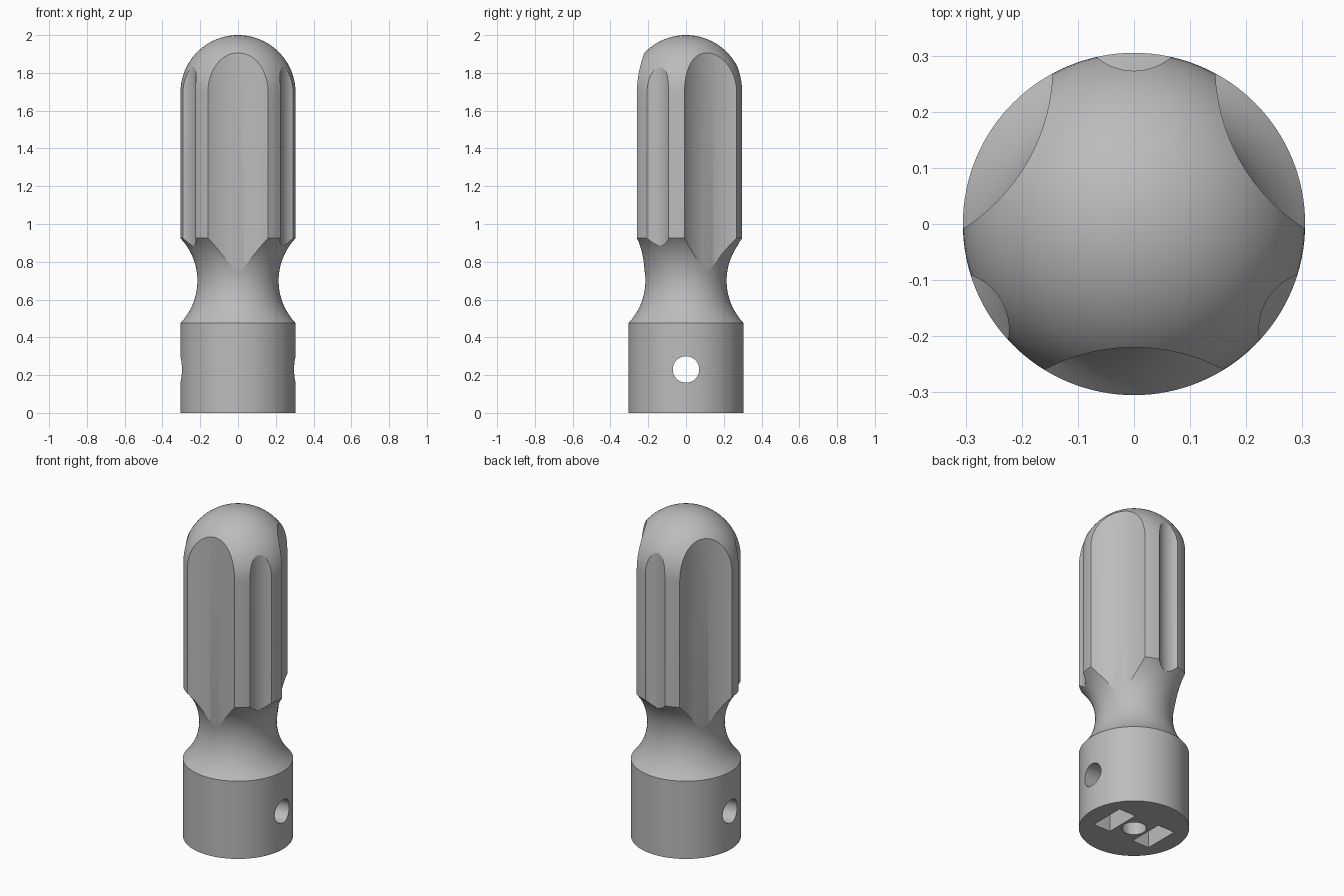
import bpy, bmesh
from math import sin, cos, pi, radians, sqrt
from mathutils import Matrix, Vector

if "Cube" in bpy.data.objects:
    bpy.data.objects.remove(bpy.data.objects["Cube"], do_unlink=True)

R = 0.305            # body radius
DOME_Z = 2.0 - R     # centre of the domed end
NECK_LOW, NECK_HIGH = 0.475, 0.925
NECK_R, NECK_AXIS = 0.326, 0.541
SEGMENTS = 128

grey = bpy.data.materials.new("plain grey")
grey.diffuse_color = (0.5, 0.5, 0.5, 1)
grey.use_nodes = True
grey.node_tree.nodes["Principled BSDF"].inputs["Base Color"].default_value = (0.5, 0.5, 0.5, 1)


def add_object(name, bm):
    mesh = bpy.data.meshes.new(name)
    bmesh.ops.recalc_face_normals(bm, faces=bm.faces)
    bm.to_mesh(mesh)
    bm.free()
    obj = bpy.data.objects.new(name, mesh)
    bpy.context.collection.objects.link(obj)
    return obj


def revolve(name, profile):
    """Spin an (r, z) profile, which starts and ends on the axis."""
    bm = bmesh.new()
    verts = [bm.verts.new((r, 0, z)) for r, z in profile]
    edges = [bm.edges.new(pair) for pair in zip(verts, verts[1:])]
    bmesh.ops.spin(bm, geom=verts + edges, cent=(0, 0, 0), axis=(0, 0, 1),
                   angle=2 * pi, steps=SEGMENTS, use_merge=True)
    bmesh.ops.remove_doubles(bm, verts=bm.verts, dist=1e-5)
    return add_object(name, bm)


def rod(name, radius, start, end, segments=64):
    start, end = Vector(start), Vector(end)
    turn = (end - start).to_track_quat("Z", "Y").to_matrix().to_4x4()
    bm = bmesh.new()
    bmesh.ops.create_cone(bm, cap_ends=True, segments=segments, radius1=radius,
                          radius2=radius, depth=(end - start).length,
                          matrix=Matrix.Translation((start + end) / 2) @ turn)
    return add_object(name, bm)


def box(name, centre, size):
    bm = bmesh.new()
    bmesh.ops.create_cube(bm, size=1, matrix=Matrix.Translation(centre) @ Matrix.Diagonal((*size, 1)))
    return add_object(name, bm)


# Body: base cylinder, concave neck, grip and domed end
profile = [(0, 0), (R, 0)]
half = (NECK_HIGH - NECK_LOW) / 2
for i in range(25):
    dz = half * (i / 12 - 1)
    profile.append((min(R, NECK_AXIS - sqrt(NECK_R ** 2 - dz ** 2)), (NECK_LOW + NECK_HIGH) / 2 + dz))
for i in range(25):
    a = pi / 2 * i / 24
    profile.append((R * cos(a) if i < 24 else 0, DOME_Z + R * sin(a)))
handle = revolve("handle", profile)

# Three wide and three narrow flutes around the grip
cutters = []
for i in range(3):
    for name, angle, axis, radius, segs in (("wide_flute", -90, 0.56, 0.34, 128),
                                            ("narrow_flute", 90, 0.375, 0.102, 64)):
        a = radians(angle + 120 * i)
        x, y = axis * cos(a), axis * sin(a)
        cutters.append(rod(name, radius, (x, y, 0.7), (x, y, 2.2), segs))

# Cross hole, centre bore and two drive slots in the base
cutters.append(rod("cross_hole", 0.07, (-0.5, 0, 0.23), (0.5, 0, 0.23)))
cutters.append(rod("centre_bore", 0.068, (0, 0, -0.1), (0, 0, 0.23)))
for side in (-1, 1):
    cutters.append(box("drive_slot", (side * 0.14, 0, 0.025), (0.115, 0.22, 0.25)))

bpy.context.view_layer.objects.active = handle
for cutter in cutters:
    cutter.hide_render = True
    mod = handle.modifiers.new(cutter.name, "BOOLEAN")
    mod.operation, mod.solver, mod.object = "DIFFERENCE", "EXACT", cutter
    bpy.ops.object.modifier_apply(modifier=mod.name)
    bpy.data.objects.remove(cutter, do_unlink=True)

handle.data.materials.clear()
handle.data.materials.append(grey)
for face in handle.data.polygons:
    face.material_index = 0
bpy.ops.object.select_all(action="DESELECT")
handle.select_set(True)
bpy.ops.object.shade_smooth_by_angle(angle=radians(20))
